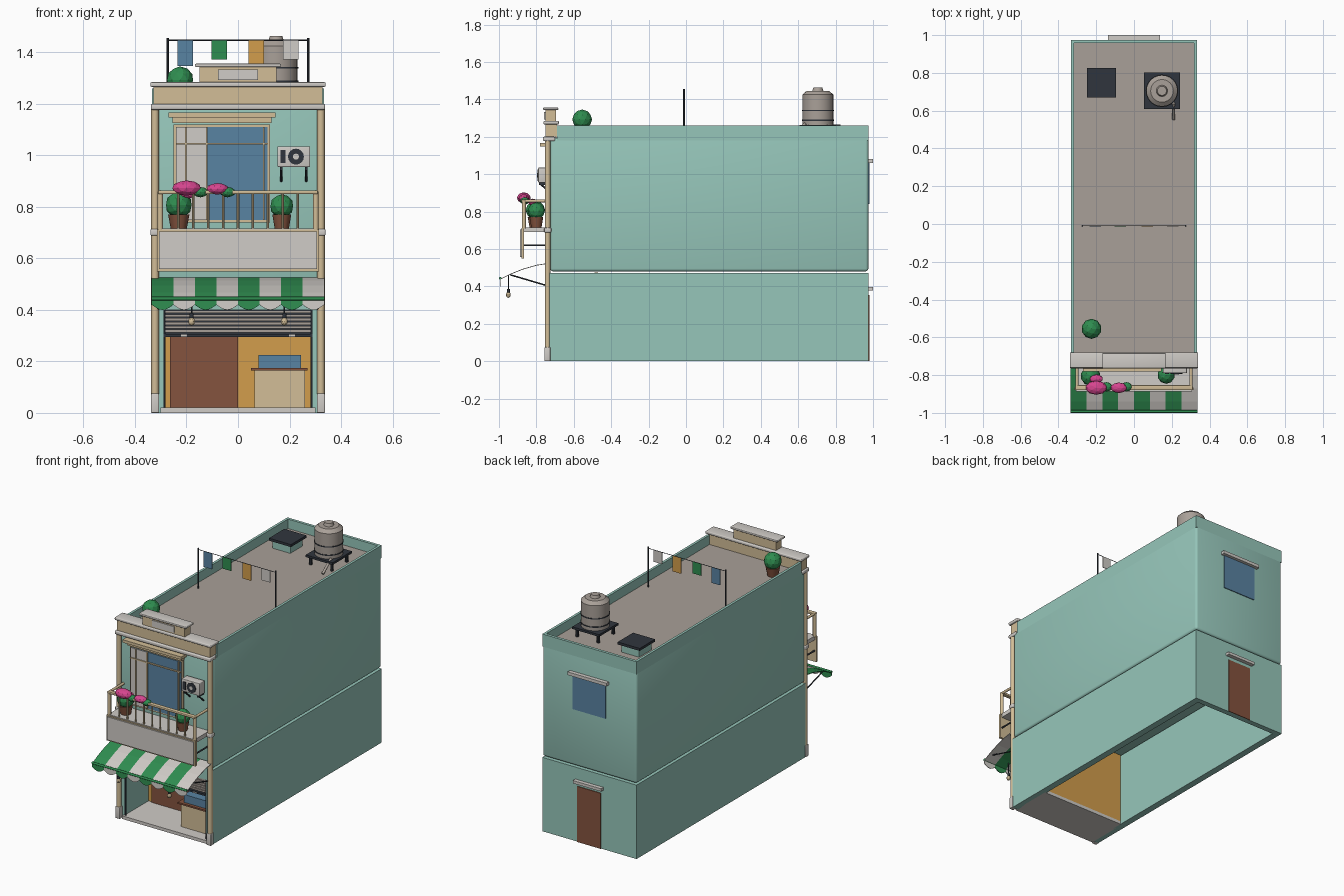
import bpy
import bmesh
import math
from mathutils import Vector, Matrix

cube = bpy.data.objects.get("Cube")
if cube:
    bpy.data.objects.remove(cube, do_unlink=True)


def material(name, code):
    def linear(c):
        return c / 12.92 if c < .04 else ((c + .055) / 1.055) ** 2.4
    rgba = [linear(v / 255) for v in bytes.fromhex(code)] + [1]
    m = bpy.data.materials.new(name)
    m.use_nodes = True
    m.diffuse_color = rgba
    m.node_tree.nodes["Principled BSDF"].inputs["Base Color"].default_value = rgba
    return m


teal = material("teal plaster", "96C6BA")
beige = material("beige trim", "D2BD97")
pale = material("pale grey", "D0CCC7")
grey = material("warm grey", "A9A098")
dark = material("charcoal", "30353D")
brown = material("brown", "85533E")
ochre = material("ochre", "D29E4C")
blue = material("blue", "5983A2")
green = material("green", "2F8D50")
pink = material("pink", "D6458F")


def finish(name, bm, *mats, smooth=False):
    bmesh.ops.recalc_face_normals(bm, faces=bm.faces)
    mesh = bpy.data.meshes.new(name)
    bm.to_mesh(mesh)
    bm.free()
    for m in mats:
        mesh.materials.append(m)
    obj = bpy.data.objects.new(name, mesh)
    bpy.context.collection.objects.link(obj)
    if smooth:
        bpy.ops.object.select_all(action='DESELECT')
        obj.select_set(True)
        bpy.context.view_layer.objects.active = obj
        bpy.ops.object.shade_smooth_by_angle(angle=math.radians(35))
    return obj


def box(name, mat, xs, ys, zs, bevel=0):
    """Box between pairs of limits; a single x number means plus and minus."""
    if not isinstance(xs, tuple):
        xs = (-xs, xs)
    spans = (xs, ys, zs)
    mid = Vector([sum(s) / 2 for s in spans])
    size = [s[1] - s[0] for s in spans]
    bm = bmesh.new()
    bmesh.ops.create_cube(bm, size=1, matrix=Matrix.Translation(mid) @ Matrix.Diagonal((*size, 1)))
    if bevel:
        bmesh.ops.bevel(bm, geom=bm.edges[:], offset=bevel, segments=3, profile=.5, affect='EDGES')
    return finish(name, bm, mat, smooth=bevel > 0)


def tube(name, mat, start, end, radius, tip=None, sides=12):
    a, b = Vector(start), Vector(end)
    turn = (b - a).to_track_quat('Z', 'Y').to_matrix().to_4x4()
    bm = bmesh.new()
    bmesh.ops.create_cone(bm, cap_ends=True, segments=sides, radius1=radius,
                          radius2=radius if tip is None else tip, depth=(b - a).length,
                          matrix=Matrix.Translation((a + b) / 2) @ turn)
    return finish(name, bm, mat, smooth=True)


def ball(name, mat, centre, radii):
    bm = bmesh.new()
    bmesh.ops.create_icosphere(bm, subdivisions=2, radius=1,
                               matrix=Matrix.Translation(centre) @ Matrix.Diagonal((*radii, 1)))
    return finish(name, bm, mat)


def potted_plant(name, x, y, z, r):
    tube(name + "_pot", brown, (x, y, z), (x, y, z + .055), r * .6, r * .8)
    ball(name + "_leaves", green, (x, y, z + .05 + r * .8), (r, r, r))


SIDES = (("right", -1), ("left", 1))
FRONT, BACK, HALF = -.73, .975, .333

# Ground storey: open shell with a shallow shop at the front
for side, s in SIDES:
    box(side + "_ground_wall", teal, tuple(sorted((s * .29, s * HALF))), (FRONT, BACK), (0, .472))
box("back_ground_wall", teal, .29, (.94, BACK), (0, .472))
box("shop_lintel", teal, .29, (FRONT, -.70), (.4, .472))
box("shop_floor", pale, .3, (-.745, -.47), (0, .02))
box("shop_back_wall", ochre, .29, (-.49, -.47), (.02, .475))
box("shop_brown_panel", brown, (-.265, 0), (-.497, -.49), (.02, .3))
box("shop_counter", beige, (.065, .26), (-.67, -.58), (.02, .165))
box("counter_top", brown, (.05, .27), (-.68, -.57), (.165, .175))
box("counter_display", blue, (.08, .245), (-.66, -.59), (.175, .225))

# Rolled shutter and its rails
box("shutter_backing", dark, .29, (-.715, -.70), (.3, .4))
for i in range(6):
    z = .312 + i * .015
    box("shutter_slat", grey, .285, (-.725, -.715), (z, z + .011))
box("shutter_bar", dark, .29, (-.732, -.70), (.295, .307))
for side, s in SIDES:
    tube(side + "_shutter_rail", dark, (s * .287, -.725, .02), (s * .287, -.725, .4), .006, sides=6)
    box("shutter_handle", pale, (s * .21 - .012, s * .21 + .012), (-.737, -.73), (.297, .304))

# Upper storey, roof and parapet
box("upper_storey", teal, HALF, (-.725, BACK), (.48, 1.195), .015)
box("roof_deck", grey, .32, (-.7, .96), (1.185, 1.2))
for side, s in SIDES:
    box(side + "_parapet", teal, tuple(sorted((s * .317, s * HALF))), (-.69, BACK), (1.18, 1.26))
box("back_parapet", teal, .317, (.957, BACK), (1.18, 1.26))

# Front cornice and crest
box("cornice_band", pale, .338, (-.765, -.7), (1.177, 1.2), .006)
box("cornice_fascia", beige, .328, (-.752, -.69), (1.2, 1.266))
box("cornice_cap", pale, .34, (-.762, -.68), (1.266, 1.284), .005)
box("crest", beige, .15, (-.752, -.695), (1.284, 1.343))
box("crest_cap", pale, .167, (-.764, -.683), (1.343, 1.356), .004)
box("crest_plate", pale, .077, (-.758, -.75), (1.293, 1.333))

# Front columns
for side, s in SIDES:
    x = s * .322
    tube(side + "_column", beige, (x, -.74, .07), (x, -.74, 1.18), .015)
    box(side + "_column_base", pale, (x - .016, x + .016), (-.757, -.725), (0, .075), .004)
    box(side + "_column_ring", pale, (x - .018, x + .018), (-.758, -.72), (.688, .714), .006)

# Balcony window
box("window_frame", beige, (-.25, .125), (-.735, -.72), (.74, 1.12))
box("window_glass", blue, (-.24, .115), (-.739, -.73), (.75, 1.11))
box("window_curtain", pale, (-.24, -.122), (-.742, -.735), (.75, 1.11))
for x in (-.202, -.122, .1):
    box("window_mullion", beige, (x - .003, x + .003), (-.748, -.735), (.75, 1.11))
box("window_transom", beige, (-.24, .115), (-.748, -.735), (1.042, 1.049))
box("window_hood", beige, (-.27, .145), (-.78, -.72), (1.148, 1.166))
box("window_hood_moulding", beige, (-.255, .13), (-.755, -.72), (1.125, 1.148))

# Air conditioner
box("cooler_case", pale, (.153, .28), (-.79, -.735), (.955, 1.035), .004)
tube("cooler_fan", dark, (.225, -.788, .995), (.225, -.795, .995), .031, sides=16)
tube("cooler_hub", pale, (.225, -.794, .995), (.225, -.797, .995), .012)
box("cooler_grille", dark, (.165, .185), (-.794, -.788), (.97, 1.02))
for x in (.168, .265):
    box("cooler_bracket", dark, (x - .004, x + .004), (-.785, -.72), (.942, .955))
    tube("cooler_strut", dark, (x, -.775, .945), (x, -.725, .9), .005, sides=6)

# Balcony
box("balcony_slab", pale, .305, (-.875, -.725), (.69, .716))
box("balcony_panel", beige, .315, (-.88, -.865), (.55, .712))
box("balcony_panel_face", pale, .306, (-.887, -.88), (.558, .705))
box("balcony_handrail", beige, .31, (-.88, -.853), (.85, .864), .004)
for side, s in SIDES:
    x = s * .302
    tube(side + "_handrail", beige, (x, -.867, .857), (x, -.725, .857), .008)
    tube(side + "_rail_post", beige, (x, -.867, .71), (x, -.867, .86), .011)
    tube(side + "_balcony_bracket", dark, (x, -.87, .62), (x, -.725, .62), .005)
for i in range(9):
    x = (i - 4) * .058
    tube("baluster", beige, (x, -.867, .71), (x, -.867, .855), .005, sides=8)

# Plants and blossoms
potted_plant("balcony_shrub", -.23, -.805, .716, .052)
potted_plant("balcony_bush", .17, -.80, .716, .046)
potted_plant("roof_shrub", -.225, -.555, 1.2, .053)
for x, y, z, r in ((-.2, -.867, .873, .057), (-.08, -.867, .87, .043), (-.2, -.82, .85, .036)):
    ball("blossom", pink, (x, y, z), (r, r * .65, r * .52))
for x in (-.145, -.04):
    ball("blossom_leaves", green, (x, -.862, .857), (.03, .025, .02))

# Striped awning with a scalloped valance
STRIPES, EDGE = 8, .335
width = 2 * EDGE / STRIPES
profile = [(-.735, .525), (-.80, .515), (-.87, .495), (-.94, .467), (-.994, .44)]
bm = bmesh.new()
for i in range(STRIPES):
    x = -EDGE + i * width
    rows = [[bm.verts.new((x + dx, y, z)) for dx in (0, width)] for y, z in profile]
    faces = [bm.faces.new((*a, *reversed(b))) for a, b in zip(rows, rows[1:])]
    hem = [bm.verts.new((x + width * t / 8, -.995, .42 - .02 * math.sin(math.pi * t / 8)))
           for t in range(9)]
    faces.append(bm.faces.new((*rows[-1], *reversed(hem))))
    for f in faces:
        f.material_index = i % 2
awning = finish("awning", bm, green, pale)
awning.modifiers.new("thickness", 'SOLIDIFY').thickness = .004
tube("awning_bar", green, (-EDGE, -.993, .444), (EDGE, -.993, .444), .007)
for side, s in SIDES:
    x = s * .31
    tube(side + "_awning_arm", dark, (x, -.94, .462), (x, -.73, .4), .004, sides=6)
    x = s * .18
    tube(side + "_lamp_cord", dark, (x, -.95, .46), (x, -.95, .37), .003, sides=6)
    tube(side + "_lamp_socket", dark, (x, -.95, .385), (x, -.95, .368), .008)
    ball(side + "_lamp_bulb", beige, (x, -.95, .355), (.013, .013, .016))

# Water tank on its stand
tx, ty = .148, .705
box("tank_stand", dark, (tx - .095, tx + .095), (ty - .097, ty + .097), (1.25, 1.264))
for dx in (-.075, .075):
    for dy in (-.075, .075):
        tube("tank_leg", dark, (tx + dx, ty + dy, 1.2), (tx + dx, ty + dy, 1.25), .01, sides=8)
for name, mat, low, high, r, tip in (("body", grey, 1.264, 1.425, .083, .083),
                                     ("shoulder", grey, 1.425, 1.445, .083, .06),
                                     ("lid", grey, 1.445, 1.463, .03, .024),
                                     ("low_ring", dark, 1.285, 1.291, .086, .086),
                                     ("high_ring", dark, 1.338, 1.344, .086, .086)):
    tube("tank_" + name, mat, (tx, ty, low), (tx, ty, high), r, tip, sides=24)
tube("tank_pipe", grey, (.21, .64, 1.27), (.21, .555, 1.205), .008)

# Roof vent
box("vent_body", teal, (-.235, -.11), (.685, .81), (1.2, 1.25))
box("vent_lid", dark, (-.25, -.095), (.67, .825), (1.25, 1.266))

# Washing line
for side, s in SIDES:
    tube(side + "_line_pole", dark, (s * .273, -.01, 1.2), (s * .273, -.01, 1.456), .005, sides=8)
tube("washing_line", dark, (-.273, -.01, 1.447), (.273, -.01, 1.447), .002, sides=6)
for x, drop, mat in ((-.205, .1, blue), (-.072, .075, green), (.07, .1, ochre), (.205, .075, pale)):
    box("hanging_cloth", mat, (x - .03, x + .03), (-.012, -.008), (1.447 - drop, 1.447))

# Rear door and window with ledges
box("rear_door", brown, .083, (.97, .98), (0, .355))
box("rear_door_ledge", pale, .1, (.97, 1), (.378, .396))
box("rear_window", blue, .117, (.97, .98), (.84, 1.06))
box("rear_window_ledge", pale, .137, (.97, 1), (1.06, 1.08))
